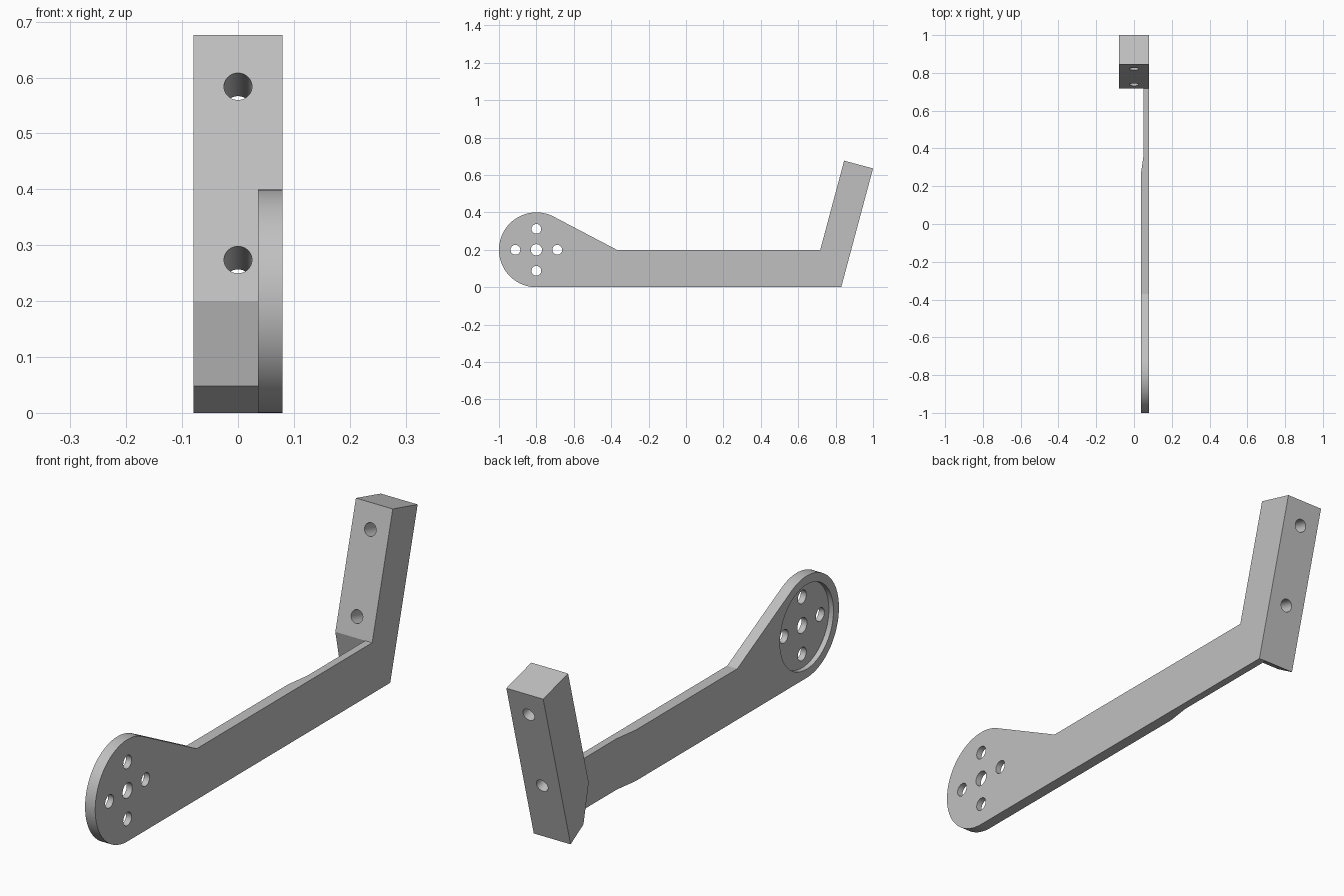
import bpy, bmesh
from math import sin, cos, acos, pi, radians, tan
from mathutils import Vector, Matrix

cube = bpy.data.objects.get("Cube")
if cube:
    bpy.data.objects.remove(cube, do_unlink=True)

grey = bpy.data.materials.new("grey")
grey.use_nodes = True
grey.diffuse_color = (0.53, 0.53, 0.53, 1)
grey.node_tree.nodes["Principled BSDF"].inputs["Base Color"].default_value = grey.diffuse_color

SIDES = 72
TILT = radians(15)
HUB_Y, HUB_Z, HUB_R = -0.8, 0.2, 0.2
OUTER, INNER, THIN = 0.08, 0.036, 0.05


def prism(name, points, offset):
    """Extrude a closed 3D outline along offset."""
    bm = bmesh.new()
    face = bm.faces.new([bm.verts.new(p) for p in points])
    new = bmesh.ops.extrude_face_region(bm, geom=[face])["geom"]
    verts = [v for v in new if isinstance(v, bmesh.types.BMVert)]
    bmesh.ops.translate(bm, verts=verts, vec=offset)
    bmesh.ops.recalc_face_normals(bm, faces=bm.faces)
    mesh = bpy.data.meshes.new(name)
    bm.to_mesh(mesh)
    bm.free()
    mesh.materials.append(grey)
    ob = bpy.data.objects.new(name, mesh)
    bpy.context.collection.objects.link(ob)
    return ob


def side_prism(name, outline, x0, x1):
    return prism(name, [(x0, y, z) for y, z in outline], (x1 - x0, 0, 0))


def rod(name, centre, axis, radius, length):
    bm = bmesh.new()
    turn = Vector(axis).to_track_quat("Z", "Y").to_matrix().to_4x4()
    bmesh.ops.create_cone(bm, cap_ends=True, segments=SIDES, radius1=radius,
                          radius2=radius, depth=length,
                          matrix=Matrix.Translation(centre) @ turn)
    mesh = bpy.data.meshes.new(name)
    bm.to_mesh(mesh)
    bm.free()
    mesh.materials.append(grey)
    ob = bpy.data.objects.new(name, mesh)
    bpy.context.collection.objects.link(ob)
    return ob


def combine(target, other, operation):
    """Apply a boolean and discard the helper."""
    other.hide_render = True
    mod = target.modifiers.new("bool", "BOOLEAN")
    mod.operation, mod.object, mod.solver = operation, other, "EXACT"
    bpy.context.view_layer.objects.active = target
    bpy.ops.object.modifier_apply(modifier=mod.name)
    bpy.data.objects.remove(other, do_unlink=True)


# Side outline corners of the tilted end
top_back = (1.0, 0.635)
top_front = (1.0 - 0.16 * cos(TILT), 0.635 + 0.16 * sin(TILT))
elbow = (top_front[0] - (top_front[1] - 0.2) * tan(TILT), 0.2)
heel = (1.0 - 0.635 * tan(TILT), 0.0)

# Flat arm: round hub, tangent shoulder, straight bar and tilted end
shoulder_y = -0.37
start = acos(HUB_R / (shoulder_y - HUB_Y))
steps = 48
arc = []
for i in range(steps + 1):
    a = start + (1.5 * pi - start) * i / steps
    arc.append((HUB_Y + HUB_R * cos(a), HUB_Z + HUB_R * sin(a)))
outline = [heel, top_back, top_front, elbow, (shoulder_y, 0.2)] + arc
bracket = side_prism("bracket_arm", outline, INNER, OUTER)

# Thinner stretch of the arm near the block
relief = [(0.0, 0.26), (INNER, 0.26), (THIN, 0.36), (THIN, 1.2), (0.0, 1.2)]
combine(bracket, prism("relief", [(x, y, -0.2) for x, y in relief], (0, 0, 1.2)), "DIFFERENCE")

# Tilted mounting block with a chamfered foot
foot = [heel, top_back, top_front, elbow, (0.75, 0.048)]
combine(bracket, side_prism("block", foot, -OUTER, OUTER), "UNION")

# Round recess and screw holes in the hub
combine(bracket, rod("recess", (INNER - 0.03, HUB_Y, HUB_Z), (1, 0, 0), 0.166, 0.1), "DIFFERENCE")
for dy, dz, r in [(0, 0, 0.03), (1, 0, 0.026), (-1, 0, 0.026), (0, 1, 0.026), (0, -1, 0.026)]:
    centre = (INNER, HUB_Y + 0.112 * dy, HUB_Z + 0.112 * dz)
    combine(bracket, rod("hub_hole", centre, (1, 0, 0), r, 0.4), "DIFFERENCE")

# Two bores through the block, square to its face
for z in (0.584, 0.274):
    entry = (0, elbow[0] + (z - elbow[1]) * tan(TILT), z)
    combine(bracket, rod("bore", entry, (0, cos(TILT), -sin(TILT)), 0.025, 0.6), "DIFFERENCE")

# Merge coplanar faces and shade
bm = bmesh.new()
bm.from_mesh(bracket.data)
bmesh.ops.remove_doubles(bm, verts=bm.verts, dist=0.00005)
bmesh.ops.dissolve_limit(bm, angle_limit=radians(0.5), verts=bm.verts, edges=bm.edges)
bm.to_mesh(bracket.data)
bm.free()
bpy.ops.object.select_all(action="DESELECT")
bracket.select_set(True)
bpy.context.view_layer.objects.active = bracket
bpy.ops.object.shade_smooth_by_angle(angle=radians(7))
